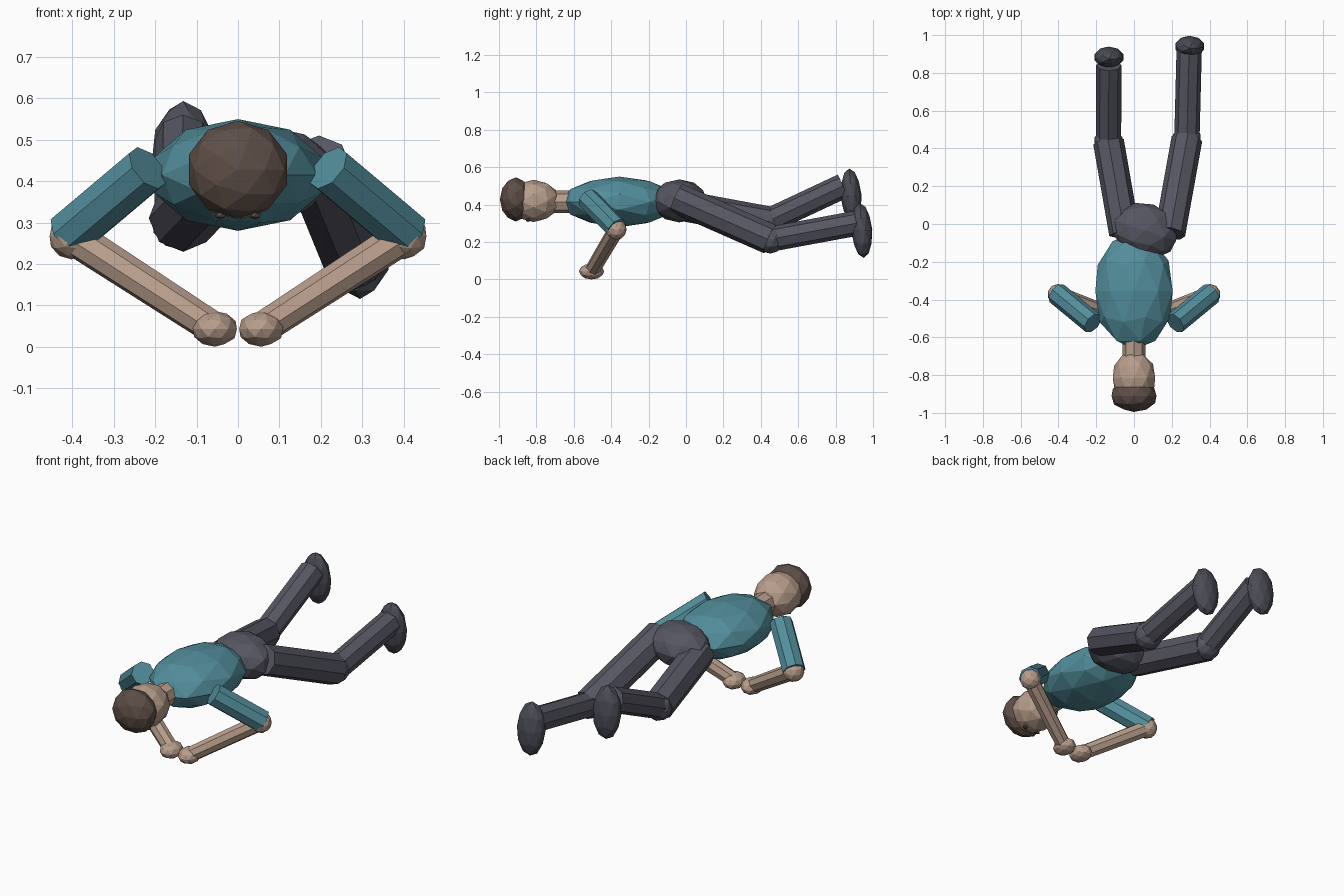
import bpy
from math import radians
from mathutils import Vector

cube = bpy.data.objects.get("Cube")
if cube:
    bpy.data.objects.remove(cube, do_unlink=True)


def material(name, rgb):
    m = bpy.data.materials.new(name)
    m.use_nodes = True
    m.diffuse_color = (*rgb, 1)
    m.node_tree.nodes["Principled BSDF"].inputs["Base Color"].default_value = (*rgb, 1)
    return m


SKIN = material("skin", (0.48, 0.34, 0.26))
HAIR = material("dark brown hair", (0.11, 0.075, 0.063))
SHIRT = material("teal shirt", (0.085, 0.27, 0.33))
TROUSERS = material("slate trousers", (0.092, 0.094, 0.122))
SHOES = material("dark shoes", (0.07, 0.074, 0.094))


def finish(name, mat):
    ob = bpy.context.object
    ob.name = name
    ob.data.materials.append(mat)
    return ob


def ball(name, mat, centre, radii, turn=(0, 0, 0), detail=2):
    """Faceted ellipsoid; radii are in its own axes before turning."""
    bpy.ops.mesh.primitive_ico_sphere_add(
        subdivisions=detail, radius=1, location=centre,
        rotation=[radians(a) for a in turn])
    bpy.context.object.scale = radii
    return finish(name, mat)


def limb(name, mat, start, end, r1, r2=None, sides=8):
    """Straight tapered prism between two joints."""
    a, b = Vector(start), Vector(end)
    axis = b - a
    bpy.ops.mesh.primitive_cone_add(
        vertices=sides, radius1=r1, radius2=r2 or r1, depth=axis.length,
        location=(a + b) / 2, rotation=axis.to_track_quat("Z", "Y").to_euler())
    return finish(name, mat)


# Trunk and head, with the poles along the body
ALONG = (90, 0, 0)
ball("torso", SHIRT, (0, -0.355, 0.415), (0.215, 0.135, 0.31), ALONG)
ball("pelvis", TROUSERS, (0.06, -0.035, 0.42), (0.18, 0.115, 0.145), (90, 0, -18))
limb("neck", SKIN, (0, -0.58, 0.415), (0, -0.76, 0.415), 0.06)
ball("head", SKIN, (0, -0.815, 0.42), (0.118, 0.113, 0.142), ALONG)
ball("hair", HAIR, (0, -0.91, 0.428), (0.125, 0.118, 0.085), ALONG)

# Arms and eyes, mirrored
for side, s in (("left", 1), ("right", -1)):
    elbow = (0.402 * s, -0.373, 0.267)
    hand = (0.056 * s, -0.505, 0.043)
    limb(side + "_upper_arm", SHIRT, (0.218 * s, -0.525, 0.432),
         (0.408 * s, -0.368, 0.272), 0.06)
    ball(side + "_elbow", SKIN, elbow, (0.056,) * 3)
    limb(side + "_forearm", SKIN, elbow, hand, 0.044, 0.04)
    ball(side + "_hand", SKIN, hand, (0.056, 0.068, 0.043))
    ball(side + "_eye", HAIR, (0.042 * s, -0.845, 0.318), (0.015, 0.013, 0.011), detail=1)

# Legs, each in its own pose: hip, knee, ankle, foot centre
POSES = {
    "left": ((0.19, -0.05, 0.435), (0.28, 0.45, 0.215), (0.292, 0.92, 0.302), (0.295, 0.94, 0.262)),
    "right": ((-0.05, -0.05, 0.40), (-0.135, 0.435, 0.31), (-0.133, 0.84, 0.50), (-0.132, 0.883, 0.447)),
}
for side, (hip, knee, ankle, foot) in POSES.items():
    limb(side + "_thigh", TROUSERS, hip, knee, 0.082)
    ball(side + "_knee", TROUSERS, knee, (0.077,) * 3)
    limb(side + "_shin", TROUSERS, knee, ankle, 0.067)
    ball(side + "_foot", SHOES, foot, (0.08, 0.056, 0.147), (4, 0, 0))
